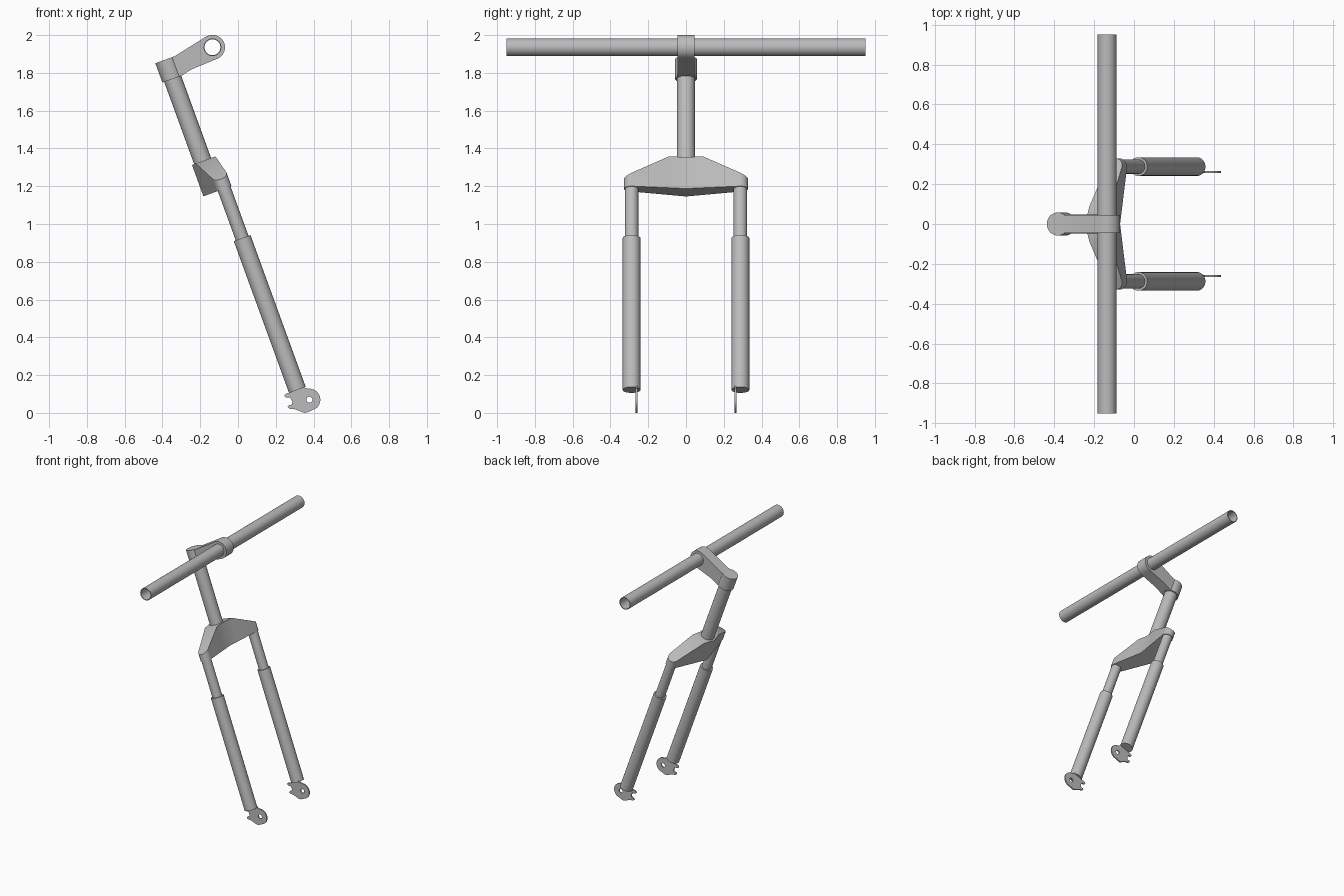
import bpy, bmesh
from math import radians, degrees, sin, cos, acos, atan2, hypot
from mathutils import Matrix, Vector

cube = bpy.data.objects.get("Cube")
if cube:
    bpy.data.objects.remove(cube, do_unlink=True)

metal = bpy.data.materials.new("grey_metal")
metal.use_nodes = True
GREY = (0.5, 0.5, 0.5, 1)
metal.diffuse_color = GREY
metal.node_tree.nodes["Principled BSDF"].inputs["Base Color"].default_value = GREY

TILT = Matrix.Rotation(radians(-20), 4, 'Y')      # steering axis lean
SIDE = Matrix.Rotation(radians(90), 4, 'X')       # profile plane XY -> XZ
STEER_X, LEG_X, LEG_Y = 0.28, 0.337, 0.288        # in the tilted frame
BAR_X, BAR_Z = 0.535, 1.865


def arc(cx, cy, r, a0, a1, n):
    return [(cx + r * cos(radians(a0 + (a1 - a0) * i / n)),
             cy + r * sin(radians(a0 + (a1 - a0) * i / n))) for i in range(n + 1)]


def circle(cx, cy, r, n=32):
    return arc(cx, cy, r, 0, 360, n)[:-1]


def prism(outline, low, high, holes=()):
    """Extruded outline, with optional through holes."""
    bm = bmesh.new()
    for loop in (outline, *holes):
        vs = [bm.verts.new((x, y, low)) for x, y in loop]
        for i, v in enumerate(vs):
            bm.edges.new((v, vs[i - 1]))
    bmesh.ops.triangle_fill(bm, edges=bm.edges[:], use_beauty=True, normal=(0, 0, 1))
    ext = bmesh.ops.extrude_face_region(bm, geom=bm.faces[:], use_keep_orig=True)
    moved = [g for g in ext["geom"] if isinstance(g, bmesh.types.BMVert)]
    bmesh.ops.translate(bm, verts=moved, vec=(0, 0, high - low))
    bmesh.ops.recalc_face_normals(bm, faces=bm.faces[:])
    return bm


def finish(name, bm, matrix):
    bm.transform(matrix)
    mesh = bpy.data.meshes.new(name)
    bm.to_mesh(mesh)
    bm.free()
    mesh.materials.append(metal)
    ob = bpy.data.objects.new(name, mesh)
    bpy.context.collection.objects.link(ob)
    bpy.ops.object.select_all(action='DESELECT')
    ob.select_set(True)
    bpy.context.view_layer.objects.active = ob
    bpy.ops.object.shade_smooth_by_angle(angle=radians(30))
    return ob


# Handlebar: open tube across the model
finish("handlebar", prism(circle(BAR_X, BAR_Z, 0.047), -0.95, 0.95,
                          [circle(BAR_X, BAR_Z, 0.042)]), TILT @ SIDE)

# Stem: clamp on the steerer, and an arm ending in the bar ring
finish("stem_clamp", prism(circle(STEER_X, 0, 0.058), 1.78, 1.889), TILT)
arm = [(0.28, 1.78), (0.33, 1.78), (0.39, 1.793), (0.28, 1.889), (0.33, 1.889)]
arm = arm[:3] + arc(BAR_X, BAR_Z, 0.066, -90, 104, 24) + [arm[4], arm[3]]
finish("stem_arm", prism(arm, -0.045, 0.045, [circle(BAR_X, BAR_Z, 0.047)]), TILT @ SIDE)

# Steerer tube
finish("steerer_tube", prism(circle(STEER_X, 0, 0.048), 1.25, 1.8), TILT)

# Crown: V-shaped plan around the steerer and both legs, top sloping to the ends
R_MID, R_END = 0.06, 0.041
dx = LEG_X - STEER_X
heading = degrees(atan2(LEG_Y, dx))
spread = degrees(acos((R_MID - R_END) / hypot(dx, LEG_Y)))
front, back = heading - spread, heading + spread
half = arc(STEER_X, 0, R_MID, 180, back, 4) + arc(LEG_X, LEG_Y, R_END, back, front, 20)
tip = (STEER_X + R_MID / cos(radians(front)), 0)
plan = half + [tip] + [(x, -y) for x, y in reversed(half[1:])]
crown = prism(plan, 1.14, 1.317)
for y in (-0.09, 0.09):
    bmesh.ops.bisect_plane(crown, geom=crown.verts[:] + crown.edges[:] + crown.faces[:],
                           plane_co=(0, y, 0), plane_no=(0, 1, 0))
for v in crown.verts:
    if v.co.z > 1.3:
        v.co.z -= max(0, abs(v.co.y) - 0.09) * 0.515
finish("crown", crown, TILT)

# Dropout plate outline: round axle end plus two small brake tabs
plate = arc(0.378, 0.07, 0.058, 95, -55, 16) + [
    (0.365, 0.002), (0.35, 0), (0.32, 0.012), (0.295, 0.021), (0.272, 0.022),
    (0.262, 0.032), (0.27, 0.041), (0.285, 0.044), (0.288, 0.06), (0.278, 0.08),
    (0.252, 0.081), (0.245, 0.092), (0.254, 0.102), (0.285, 0.11),
    (0.285, 0.15), (0.34, 0.15), (0.355, 0.132)]

# Legs: slim upper tube, wide lower tube and dropout on each side
for side, s in (("left", 1), ("right", -1)):
    y = s * LEG_Y
    finish(f"{side}_upper_tube", prism(circle(LEG_X, y, 0.036), 0.8, 1.18), TILT)
    finish(f"{side}_lower_leg", prism(circle(LEG_X, y, 0.047), 0.007, 0.862), TILT)
    # SIDE flips the extrusion direction onto -y
    mid = -s * 0.262
    finish(f"{side}_dropout", prism(plate, mid - 0.005, mid + 0.005,
                                    [circle(0.378, 0.07, 0.016, 16)]), SIDE)
